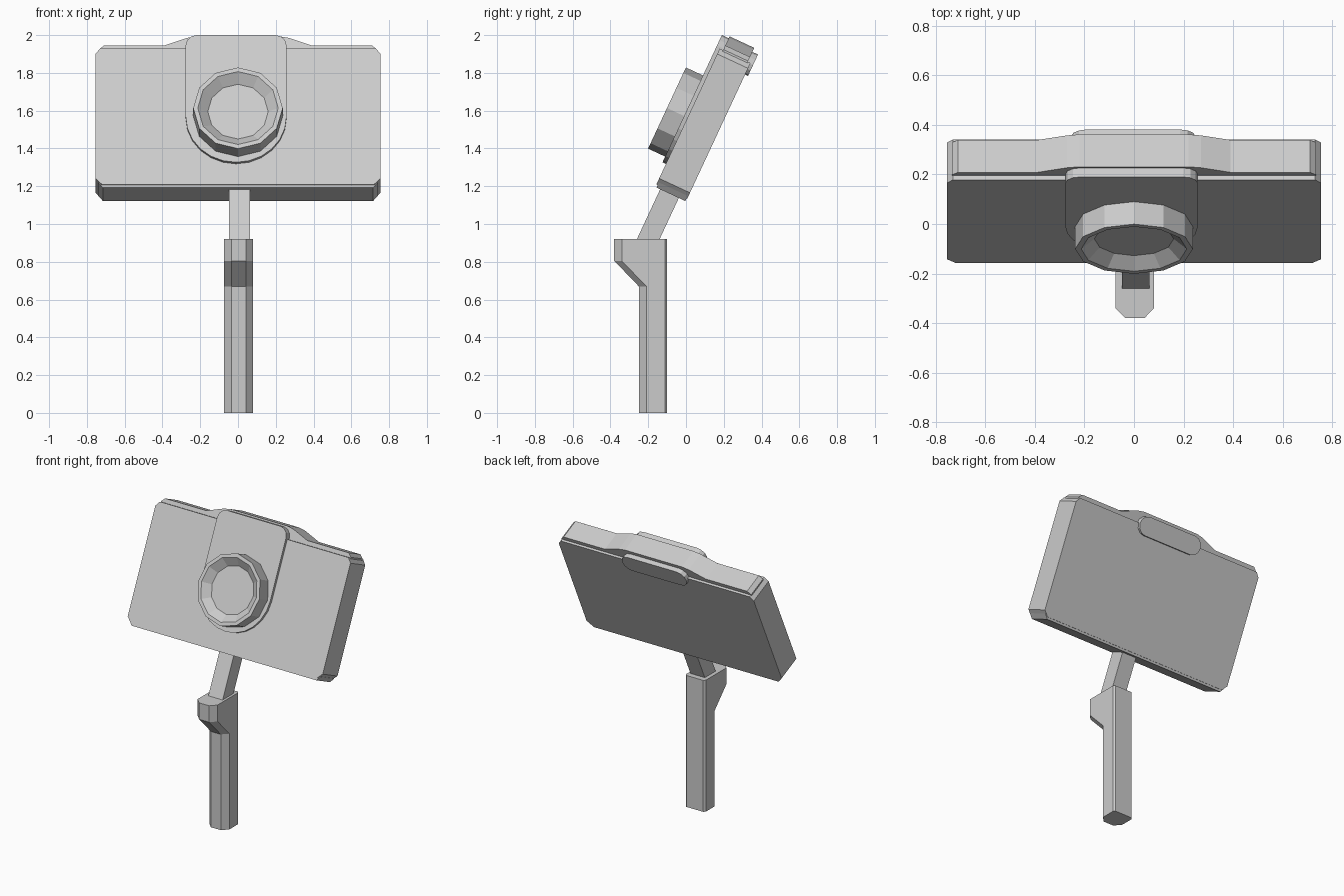
import bpy, bmesh
from math import sin, cos, radians, pi
from mathutils import Matrix

if "Cube" in bpy.data.objects:
    bpy.data.objects.remove(bpy.data.objects["Cube"])

# Tilted frame of the camera: origin at bottom-back edge of the body
TILT = Matrix.Translation((0, 0, 1.12)) @ Matrix.Rotation(radians(-25), 4, 'X')


def loft(name, rings, matrix=Matrix()):
    """Skin a stack of equal-length rings and cap both ends."""
    bm = bmesh.new()
    rows = [[bm.verts.new(p) for p in ring] for ring in rings]
    n = len(rows[0])
    for a, b in zip(rows, rows[1:]):
        for i in range(n):
            bm.faces.new((a[i], a[(i + 1) % n], b[(i + 1) % n], b[i]))
    bm.faces.new(rows[0])
    bm.faces.new(rows[-1])
    bmesh.ops.recalc_face_normals(bm, faces=bm.faces)
    bm.transform(matrix)
    mesh = bpy.data.meshes.new(name)
    bm.to_mesh(mesh)
    bm.free()
    ob = bpy.data.objects.new(name, mesh)
    bpy.context.collection.objects.link(ob)
    return ob


def slab(name, outline, y0, y1):
    """Extrude an x-z outline through the camera depth."""
    return loft(name, [[(x, y, z) for x, z in outline] for y in (y0, y1)], TILT)


def mirrored(half):
    return half + [(-x, z) for x, z in reversed(half)]


def arc(cx, cz, r, a0, a1, steps):
    angles = [radians(a0 + (a1 - a0) * i / steps) for i in range(steps + 1)]
    return [(cx + r * cos(a), cz + r * sin(a)) for a in angles]


# Body with clipped corners
slab("body", mirrored([(.72, .015), (.755, .05), (.755, .777), (.73, .808)]), -.18, 0)
slab("bottom_plate", mirrored([(.715, 0), (.74, .03)]), -.172, -.004)

# Top plate with central hump
slab("top_plate", mirrored([(.735, .79), (.735, .812), (.71, .836), (.39, .836),
                            (.27, .88), (.22, .889)]), -.16, -.016)

# Front plate, round around the lens and with rounded top corners
plate = (arc(-.01, .402, .267, 180, 360, 12)
         + arc(.197, .818, .06, 0, 90, 3) + arc(-.217, .818, .06, 90, 180, 3))
slab("lens_plate", plate, -.2, -.15)

# Rear viewfinder window
slab("viewfinder", arc(.185, .803, .0625, -90, 90, 6)
     + arc(-.19, .803, .0625, 90, 270, 6), -.02, .017)

# Twelve-sided lens barrel with recessed glass
lens = [(.237, -.19), (.237, -.30), (.213, -.30), (.16, -.255)]
loft("lens", [[(r * cos(i * pi / 6), y, .405 + r * sin(i * pi / 6))
               for i in range(12)] for r, y in lens], TILT)

# Tilted stem between body and handle
slab("stem", [(-.048, -.3), (.063, -.3), (.063, .05), (-.048, .05)], -.151, -.042)

# Handle with chamfered front and forward flare at the top
def section(front, z):
    return [(-.075, -.112, z), (-.063, -.1, z), (.068, -.1, z), (.08, -.112, z),
            (.08, front + .04, z), (.042, front, z), (-.035, front, z), (-.075, front + .04, z)]


loft("handle", [section(f, z) for f, z in
                ((-.25, 0), (-.25, .67), (-.38, .805), (-.38, .92))])
